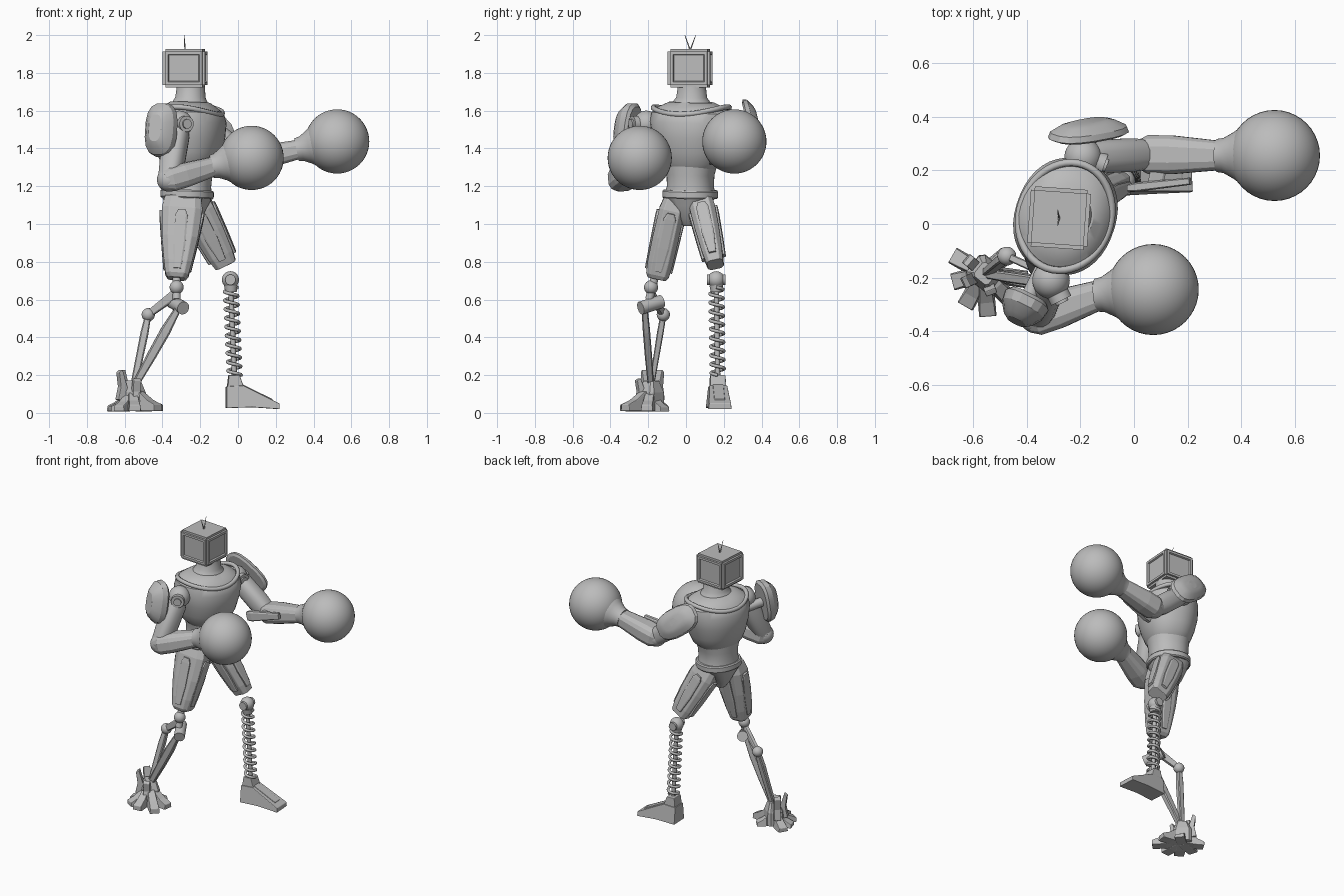
import bpy, bmesh, math
from math import sin, cos, pi, radians
from mathutils import Vector as V, Matrix

if "Cube" in bpy.data.objects:
    bpy.data.objects.remove(bpy.data.objects["Cube"])

grey = bpy.data.materials.new("plain grey")
grey.use_nodes = True
grey.diffuse_color = (0.5, 0.5, 0.5, 1)
grey.node_tree.nodes["Principled BSDF"].inputs["Base Color"].default_value = (0.5, 0.5, 0.5, 1)


def add(name, bm, smooth=None, bevel=0):
    """Turn a bmesh into a finished object."""
    bmesh.ops.recalc_face_normals(bm, faces=bm.faces)
    me = bpy.data.meshes.new(name)
    bm.to_mesh(me)
    bm.free()
    me.materials.append(grey)
    ob = bpy.data.objects.new(name, me)
    bpy.context.collection.objects.link(ob)
    if bevel:
        mod = ob.modifiers.new("bevel", "BEVEL")
        mod.width, mod.segments = bevel, 2
    if smooth:
        bpy.ops.object.select_all(action="DESELECT")
        ob.select_set(True)
        bpy.context.view_layer.objects.active = ob
        bpy.ops.object.shade_smooth_by_angle(angle=radians(smooth))
    return ob


def loft(name, p, q, rings, n=8, power=5, ref=(0, 0, 1), smooth=None, bevel=0):
    """Skin rings (t, half u, half v) along the axis p-q; u lies towards ref."""
    p, q = V(p), V(q)
    d = (q - p).normalized()
    u = V(ref) - d * d.dot(V(ref))
    u.normalize()
    v = d.cross(u)
    bm = bmesh.new()
    loops = []
    for t, a, b in rings:
        loop = []
        for i in range(n):
            w = (i + 0.5) / n * 2 * pi
            c, s = [math.copysign(abs(k) ** (2 / power), k) for k in (cos(w), sin(w))]
            loop.append(bm.verts.new(p.lerp(q, t) + u * a * c + v * b * s))
        loops.append(loop)
    for l, m in zip(loops, loops[1:]):
        for i in range(n):
            j = (i + 1) % n
            bm.faces.new((l[i], l[j], m[j], m[i]))
    bm.faces.new(loops[0])
    bm.faces.new(loops[-1])
    return add(name, bm, smooth, bevel)


def rod(name, p, q, r, r2=None, n=16):
    return loft(name, p, q, [(0, r, r), (1, r2 or r, r2 or r)], n, 2, (0.3, 0.5, 0.8), 40)


def ball(name, c, r):
    bm = bmesh.new()
    bmesh.ops.create_uvsphere(bm, u_segments=40, v_segments=24, radius=r, matrix=Matrix.Translation(c))
    return add(name, bm, 60)


def prism(name, profile, half, loc, yaw, taper=1.0, bevel=0.004):
    """Extrude a side profile (forward, up) sideways, narrowing towards the top."""
    bm = bmesh.new()
    top = max(z for _, z in profile)
    turn = Matrix.Translation(loc) @ Matrix.Rotation(radians(yaw), 4, "Z")
    sides = [[bm.verts.new(turn @ V((x, s * half * (1 + (taper - 1) * z / top), z))) for x, z in profile]
             for s in (-1, 1)]
    n = len(profile)
    for i in range(n):
        j = (i + 1) % n
        bm.faces.new((sides[0][i], sides[0][j], sides[1][j], sides[1][i]))
    bm.faces.new(sides[0])
    bm.faces.new(sides[1])
    return add(name, bm, None, bevel)


def tube(name, points, r, cyclic=False):
    """Sweep a round wire through points and keep it as a mesh."""
    cu = bpy.data.curves.new(name, "CURVE")
    cu.dimensions, cu.bevel_depth, cu.bevel_resolution = "3D", r, 2
    sp = cu.splines.new("POLY")
    sp.points.add(len(points) - 1)
    for pt, co in zip(sp.points, points):
        pt.co = (*co, 1)
    sp.use_cyclic_u = cyclic
    sp.use_smooth = True
    cu.use_fill_caps = True
    cu.materials.append(grey)
    ob = bpy.data.objects.new(name, cu)
    bpy.context.collection.objects.link(ob)


# Head: rounded box with recessed panels on its sides
bm = bmesh.new()
bmesh.ops.create_cube(bm, size=1, matrix=Matrix.Translation((-0.28, 0.022, 1.825))
                      @ Matrix.Rotation(radians(-4), 4, "Z") @ Matrix.Diagonal((0.225, 0.225, 0.205, 1)))
bmesh.ops.bevel(bm, geom=bm.edges[:], offset=0.014, segments=2, affect="EDGES")
bm.normal_update()
for f in [f for f in bm.faces if f.calc_area() > 0.02 and abs(f.normal.z) < 0.5]:
    bmesh.ops.inset_individual(bm, faces=[f], thickness=0.022)
    bmesh.ops.inset_individual(bm, faces=[f], thickness=0.006, depth=-0.01)
add("head", bm, 25)
for i, dy in enumerate((-0.028, 0.03)):
    rod(f"antenna_{i}", (-0.28, 0.022, 1.92), (-0.285, 0.022 + dy, 2.0), 0.004, 0.0015, 8)

# Torso, turned slightly to one side
facing = (cos(radians(-20)), sin(radians(-20)), 0)
low, high = (-0.31, 0.005, 0), (-0.31 + 0.035, 0.02, 1)


def trunk(name, rings, power=2.2, n=40):
    return loft(name, low, high, rings, n, power, facing, 35)


trunk("chest", [(1.29, 0.12, 0.13), (1.32, 0.142, 0.16), (1.38, 0.165, 0.185), (1.46, 0.185, 0.205),
                (1.54, 0.188, 0.22), (1.59, 0.172, 0.212), (1.62, 0.135, 0.175), (1.645, 0.1, 0.12)])
trunk("neck", [(1.6, 0.13, 0.15), (1.64, 0.095, 0.105), (1.67, 0.08, 0.082), (1.73, 0.074, 0.074)], 2)
trunk("abdomen", [(1.16, 0.128, 0.132), (1.2, 0.124, 0.122), (1.26, 0.128, 0.124), (1.33, 0.135, 0.145)])
trunk("waist_band", [(1.135, 0.132, 0.14), (1.142, 0.138, 0.146), (1.172, 0.138, 0.146), (1.18, 0.132, 0.14)])
trunk("pelvis", [(0.99, 0.045, 0.03), (1.03, 0.08, 0.045), (1.1, 0.11, 0.09), (1.14, 0.125, 0.13)], 3, 16)
f = V(facing)
side = V((-f.y, f.x, 0))
collar = []
for i in range(48):
    w = i / 48 * 2 * pi
    collar.append(V((-0.257, 0.028, 1.6 - 0.02 * cos(2 * w))) + f * 0.17 * cos(w) + side * 0.205 * sin(w))
tube("collar", collar, 0.014, True)

# Arms: joint, upper arm, elbow, forearm, cuff and round glove
arms = {
    "reaching": [(-0.19, 0.25, 1.53), (0.05, 0.26, 1.335), (0.32, 0.256, 1.395), (0.525, 0.256, 1.437)],
    "guarding": [(-0.31, -0.21, 1.53), (-0.365, -0.345, 1.235), (-0.13, -0.265, 1.305), (0.072, -0.245, 1.35)],
}
for arm, joints in arms.items():
    sh, el, wr, gl = map(V, joints)
    ball(arm + "_shoulder", sh, 0.07)
    loft(arm + "_upper_arm", sh, el, [(0, 0.05, 0.05), (0.2, 0.064, 0.062), (0.7, 0.066, 0.064), (1, 0.056, 0.056)],
         16, 2.6, smooth=35)
    ball(arm + "_elbow", el, 0.064)
    back = el - (wr - el).normalized() * 0.03
    loft(arm + "_forearm", back, wr, [(0, 0.05, 0.055), (0.12, 0.066, 0.074), (0.4, 0.066, 0.074), (1, 0.052, 0.056)],
         12, 3, bevel=0.003)
    loft(arm + "_cuff", wr - (gl - wr) * 0.05, gl, [(0, 0.062, 0.062), (0.12, 0.066, 0.066), (0.3, 0.088, 0.088),
         (0.45, 0.112, 0.112), (0.6, 0.13, 0.13)], 32, 2, smooth=60)
    ball(arm + "_glove", gl, 0.17)
    # Shoulder bolt with a raised rim
    out = (f if arm == "reaching" else V((0.45, -0.9, 0))).normalized()
    rod(arm + "_shoulder_bolt", sh, sh + out * 0.085, 0.042, n=24)
    rod(arm + "_bolt_cap", sh, sh + out * 0.095, 0.025, n=24)

# Shoulder pads
pad = [(0, 0.88, 0.86), (0.15, 1, 1), (0.5, 0.95, 0.93), (0.85, 0.7, 0.65), (1, 0.5, 0.4)]
for name, p, q, ref, a, b in (
        ("reaching_pad", (-0.17, 0.325, 1.525), (-0.17, 0.385, 1.54), (0.78, 0, -0.62), 0.165, 0.095),
        ("guarding_pad", (-0.395, -0.275, 1.495), (-0.44, -0.365, 1.51), (0, 0, 1), 0.145, 0.09)):
    loft(name, p, q, [(t, a * u, b * v) for t, u, v in pad], 16, 2.7, ref, 25)
    rod(name + "_bracket", V(p) - (V(q) - V(p)) * 1.2, q, 0.03)
# Guard rail beside the reaching forearm
loft("forearm_rail", (-0.02, 0.135, 1.34), (0.21, 0.16, 1.39), [(0, 0.03, 0.014), (0.15, 0.035, 0.018), (1, 0.02, 0.014)])
loft("rail_mount", (0.08, 0.15, 1.36), (0.1, 0.24, 1.37), [(0, 0.018, 0.03), (1, 0.018, 0.03)])

# Thighs with raised armour strips on every side
thighs = {
    "link": ((-0.29, -0.06, 1.14), (-0.325, -0.155, 0.71),
             [(0, 0.1, 0.055), (0.15, 0.112, 0.07), (0.5, 0.1, 0.072), (0.8, 0.078, 0.07), (0.95, 0.064, 0.064), (1, 0.05, 0.05)]),
    "spring": ((-0.245, 0.075, 1.14), (-0.065, 0.155, 0.785),
               [(0, 0.08, 0.06), (0.2, 0.09, 0.07), (0.5, 0.085, 0.066), (0.85, 0.072, 0.055), (1, 0.06, 0.045)]),
}
for leg, (p, q, rings) in thighs.items():
    p, q = V(p), V(q)
    loft(leg + "_thigh", p, q, rings, 8, 4, (1, 0, 0), bevel=0.004)
    d = (q - p).normalized()
    u = (V((1, 0, 0)) - d * d.x).normalized()
    v = d.cross(u)
    for i, (s, k) in enumerate(((u, 2), (-u, 2), (v, 1), (-v, 1))):
        a, b = rings[1][-3 + k if k == 1 else 1], rings[-2][1]
        r0, r1 = (rings[1][1], rings[-2][1]) if k == 2 else (rings[1][2], rings[-2][2])
        loft(f"{leg}_thigh_strip_{i}", p.lerp(q, 0.18) + s * r0 * 0.97, p.lerp(q, 0.9) + s * r1 * 0.97,
             [(0, 0.012, 0.02), (0.1, 0.014, 0.034), (0.6, 0.014, 0.034), (1, 0.012, 0.02)], ref=s)

# Spring leg: knee ball, rod, coil and wedge foot
ball("spring_knee", (-0.04, 0.16, 0.705), 0.045)
rod("spring_knee_pin", (-0.04, 0.11, 0.705), (-0.04, 0.21, 0.705), 0.028)
rod("spring_core", (-0.04, 0.16, 0.7), (-0.018, 0.168, 0.17), 0.014)
rod("spring_seat", (-0.038, 0.16, 0.675), (-0.037, 0.161, 0.64), 0.036, 0.03)
coil = []
for i in range(241):
    t, w = i / 240, i / 24 * 2 * pi
    coil.append((-0.038 + 0.02 * t + 0.035 * cos(w), 0.161 + 0.007 * t + 0.035 * sin(w), 0.665 - 0.465 * t))
tube("spring_coil", coil, 0.009)
prism("wedge_foot", [(-0.045, 0.025), (-0.045, 0.14), (0.045, 0.145), (0.235, 0.05), (0.235, 0.02), (0.09, 0.03)],
      0.064, (-0.018, 0.168, 0), 3, 0.75)
prism("wedge_ankle", [(-0.04, 0.13), (-0.032, 0.2), (0.025, 0.2), (0.05, 0.13)], 0.05, (-0.018, 0.168, 0), 3, 0.8)
prism("wedge_instep", [(0.04, 0.1), (0.04, 0.152), (0.2, 0.073), (0.2, 0.03)], 0.028, (-0.018, 0.168, 0), 3)

# Linkage leg: knee, cross pin and two converging struts
ankle = V((-0.555, -0.185, 0.13))
hinge = V((-0.475, -0.12, 0.52))
ball("link_knee", (-0.325, -0.185, 0.665), 0.037)
rod("link_knee_stem", (-0.325, -0.165, 0.72), (-0.325, -0.195, 0.6), 0.022)
rod("link_cross_pin", (-0.35, -0.13, 0.59), (-0.29, -0.24, 0.555), 0.035, n=20)
loft("link_rocker", (-0.33, -0.185, 0.63), hinge, [(0, 0.026, 0.016), (1, 0.018, 0.014)])
ball("link_hinge", hinge, 0.035)
loft("rear_strut", hinge, ankle, [(0, 0.016, 0.016), (0.25, 0.022, 0.018), (1, 0.018, 0.014)], ref=(1, 0, 0))
loft("front_strut", (-0.31, -0.22, 0.565), ankle, [(0, 0.016, 0.016), (0.3, 0.028, 0.02), (0.6, 0.026, 0.02), (1, 0.018, 0.016)],
     ref=(1, 0, 0))

# Claw foot: hub, fanned toes and upright blades
loft("claw_hub", (-0.56, -0.185, 0.02), (-0.555, -0.185, 0.17), [(0, 0.06, 0.06), (0.6, 0.06, 0.055), (1, 0.035, 0.035)], ref=(1, -0.8, 0))
toe = [(0, 0.02), (0, 0.13), (0.07, 0.11), (0.13, 0.07), (0.19, 0.045), (0.19, 0.01), (0.1, 0.01)]
for i, (yaw, size) in enumerate(((-85, 0.85), (-45, 1.02), (-8, 0.85), (40, 0.6), (150, 0.72), (195, 0.65), (240, 0.75))):
    prism(f"claw_toe_{i}", [(x * size, z * min(1, size + 0.1)) for x, z in toe], 0.034, (-0.56, -0.185, 0), yaw, 0.6)
blade = [(0.05, 0.06), (0.035, 0.13), (0.065, 0.23), (0.085, 0.215), (0.075, 0.14), (0.09, 0.07)]
for i, yaw in enumerate((140, 205, -70)):
    prism(f"claw_blade_{i}", [(x, z * (1 if i < 2 else 0.8)) for x, z in blade], 0.022, (-0.56, -0.185, 0), yaw)
